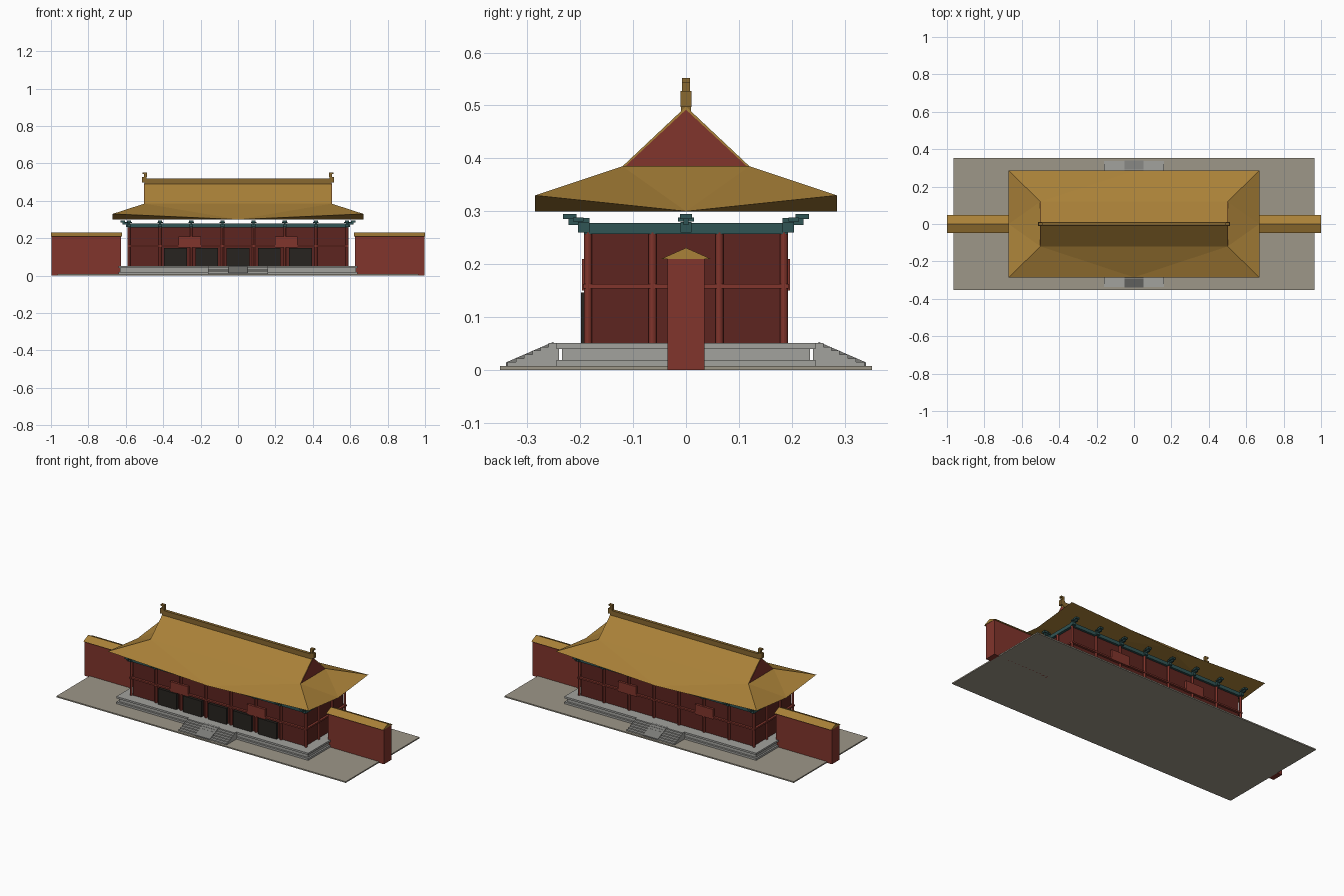
import bpy, bmesh, math

if "Cube" in bpy.data.objects:
    bpy.data.objects.remove(bpy.data.objects["Cube"])


def mat(name, r, g, b):
    m = bpy.data.materials.new(name)
    m.diffuse_color = (r, g, b, 1)
    m.use_nodes = True
    m.node_tree.nodes["Principled BSDF"].inputs["Base Color"].default_value = m.diffuse_color
    return m


GOLD = mat("gold_tile", .40, .22, .04)
RIDGE = mat("dark_gold", .25, .14, .03)
RED = mat("red_paint", .22, .035, .025)
DARK_RED = mat("dark_red", .11, .018, .014)
TEAL = mat("teal_paint", .03, .09, .09)
DOOR = mat("dark_wood", .02, .017, .014)
STONE = mat("stone", .36, .36, .34)
RAMP = mat("dark_stone", .2, .2, .19)
PAVING = mat("paving", .34, .31, .25)


def mesh(name, verts, faces, material):
    me = bpy.data.meshes.new(name)
    bm = bmesh.new()
    vs = [bm.verts.new(v) for v in verts]
    for f in faces:
        bm.faces.new([vs[i] for i in f])
    bmesh.ops.recalc_face_normals(bm, faces=bm.faces)
    bm.to_mesh(me)
    bm.free()
    me.materials.append(material)
    ob = bpy.data.objects.new(name, me)
    bpy.context.collection.objects.link(ob)
    return ob


def box(name, x0, x1, y0, y1, z0, z1, material):
    v = [(x, y, z) for x in (x0, x1) for y in (y0, y1) for z in (z0, z1)]
    f = [(0, 1, 3, 2), (4, 6, 7, 5), (0, 4, 5, 1), (2, 3, 7, 6), (0, 2, 6, 4), (1, 5, 7, 3)]
    return mesh(name, v, f, material)


def slab(name, hx, hy, z0, z1, material):
    return box(name, -hx, hx, -hy, hy, z0, z1, material)


def extrude_x(name, profile, x0, x1, material):
    """Prism along x from a (y, z) outline."""
    n = len(profile)
    v = [(x, y, z) for x in (x0, x1) for y, z in profile]
    f = [tuple(range(n)), tuple(range(n, 2 * n))]
    f += [(i, (i + 1) % n, n + (i + 1) % n, n + i) for i in range(n)]
    return mesh(name, v, f, material)


# Paving and stone platform
slab("paving", .965, .352, 0, .0075, PAVING)
slab("platform_base", .64, .245, .0075, .019, STONE)
slab("platform_body", .63, .234, .019, .04, STONE)
slab("platform_top", .64, .245, .04, .051, STONE)

# Front and back stairs with a sloped centre ramp
STEPS = 6
for s, side in ((-1, "front"), (1, "back")):
    prof = [(s * .24, .0075)]
    for i in range(STEPS):
        z = .0075 + (i + 1) * .0435 / STEPS
        prof += [(s * (.337 - i * .0155), z - .0435 / STEPS), (s * (.337 - i * .0155), z)]
    prof.append((s * .24, .051))
    extrude_x(side + "_stairs", prof, -.16, .16, STONE)
    extrude_x(side + "_ramp", [(s * .34, .0075), (s * .34, .0145), (s * .25, .0535), (s * .25, .02)],
              -.05, .05, RAMP)

# Hall walls
slab("hall_walls", .575, .18, .051, .26, DARK_RED)

# Columns
XS = [(-3.5 + i) / 6 for i in range(8)]
XS[0], XS[-1] = -.583, .583
spots = [(x, y) for x in XS for y in (-.185, .185)]
spots += [(x, y) for x in (-.583, .583) for y in (-.063, .063)]
for x, y in spots:
    bpy.ops.mesh.primitive_cylinder_add(vertices=12, radius=.0075, depth=.21, location=(x, y, .155))
    col = bpy.context.object
    col.name = "column"
    col.data.materials.append(RED)
    bpy.ops.object.shade_smooth_by_angle()

# Rails round the hall
for s in (-1, 1):
    box("long_rail", -.59, .59, s * .187 - .007, s * .187 + .007, .154, .163, RED)
    box("side_rail", s * .583 - .007, s * .583 + .007, -.195, .195, .154, .163, RED)
    # Hanging panels
    for x in (-.257, .257):
        box("panel", x - .06, x + .06, s * .19 - .007, s * .19 + .007, .15, .21, RED)

# Front doors
for i in range(-2, 3):
    box("door", i / 6 - .061, i / 6 + .061, -.198, -.178, .051, .147, DOOR)

# Teal beam
slab("beam", .59, .193, .257, .278, TEAL)


def bracket(x, y, axis, s):
    """Stacked eave bracket pointing outward; parts are (half width, in, out, z0, z1)."""
    parts = [(.010, -.01, .012, .26, .28), (.005, -.01, .03, .274, .287),
             (.015, .002, .022, .281, .288), (.011, .015, .04, .285, .295)]
    for w, a, b, z0, z1 in parts:
        lo, hi = sorted((s * a, s * b))
        if axis == "y":
            box("bracket", x - w, x + w, y + lo, y + hi, z0, z1, TEAL)
        else:
            box("bracket", x + lo, x + hi, y - w, y + w, z0, z1, TEAL)


for s in (-1, 1):
    for x in XS:
        bracket(x, s * .192, "y", s)
    bracket(s * .588, 0, "x", s)

# Hip-and-gable roof: eaves dip at the middle of each side, closed underneath
X, Y, GX, GY = .67, .285, .5, .12
v = [(-X, -Y, .33), (0, -Y, .30), (X, -Y, .33), (X, 0, .30),
     (X, Y, .33), (0, Y, .30), (-X, Y, .33), (-X, 0, .30),
     (-GX, -GY, .385), (GX, -GY, .385), (GX, GY, .385), (-GX, GY, .385),
     (-GX, 0, .498), (GX, 0, .498)]
f = [(0, 1, 8), (1, 9, 8), (1, 2, 9), (2, 3, 9), (3, 10, 9), (3, 4, 10),
     (4, 5, 10), (5, 11, 10), (5, 6, 11), (6, 7, 11), (7, 8, 11), (7, 0, 8),
     (8, 9, 13, 12), (10, 11, 12, 13), (9, 10, 13), (11, 8, 12),
     (1, 3, 5, 7), (0, 1, 7), (2, 3, 1), (4, 5, 3), (6, 7, 5)]
mesh("roof", v, f, GOLD)

# Red gables, ridge and ridge-end ornaments
slab("ridge", .5, .009, .488, .519, RIDGE)
for s in (-1, 1):
    extrude_x("gable", [(-.114, .386), (.114, .386), (0, .492)], s * .49, s * .5015, RED)
    a, b = sorted((s * .488, s * .513))
    box("ridge_end", a, b, -.010, .010, .497, .527, RIDGE)
    a, b = sorted((s * .487, s * .503))
    box("ridge_end_horn", a, b, -.0075, .0075, .527, .545, RIDGE)
    a, b = sorted((s * .487, s * .510))
    box("ridge_end_tip", a, b, -.008, .008, .543, .552, RIDGE)

    # Side walls with tiled caps
    a, b = sorted((s * .625, s * .998))
    box("side_wall", a, b, -.035, .035, 0, .211, RED)
    a, b = sorted((s * .62, s))
    extrude_x("wall_cap", [(-.047, .21), (.047, .21), (0, .231)], a, b, GOLD)
